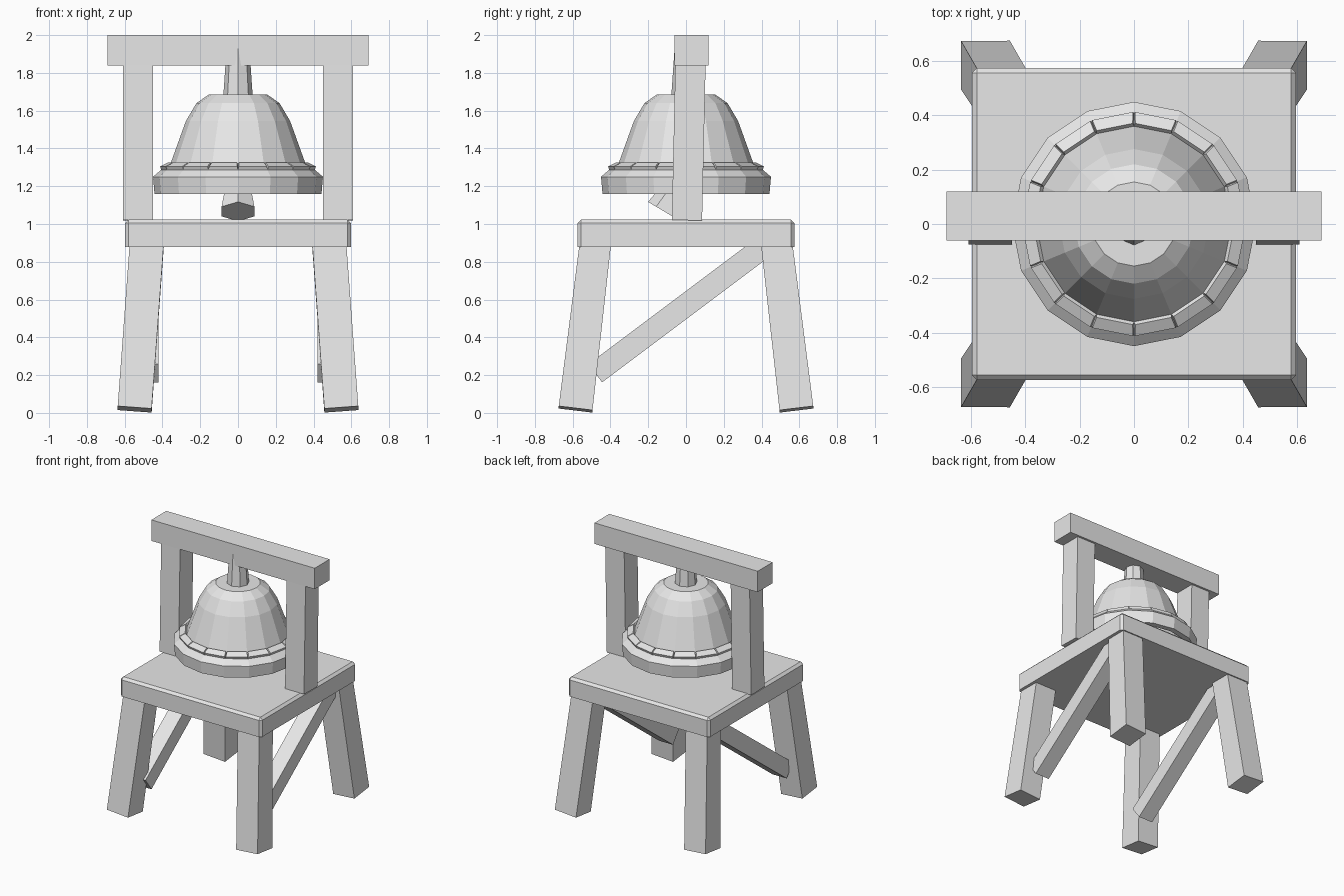
import bpy, bmesh, math
from mathutils import Vector, Matrix

if "Cube" in bpy.data.objects:
    bpy.data.objects.remove(bpy.data.objects["Cube"])

grey = bpy.data.materials.new("plain_grey")
grey.use_nodes = True
grey.diffuse_color = (0.8, 0.8, 0.8, 1)
grey.node_tree.nodes["Principled BSDF"].inputs["Base Color"].default_value = (0.8, 0.8, 0.8, 1)


def finish(name, bm):
    bmesh.ops.recalc_face_normals(bm, faces=bm.faces)
    mesh = bpy.data.meshes.new(name)
    bm.to_mesh(mesh)
    bm.free()
    mesh.materials.append(grey)
    obj = bpy.data.objects.new(name, mesh)
    bpy.context.collection.objects.link(obj)
    return obj


def frame(start, end):
    """Matrix whose z runs from start to end and whose x stays near world x."""
    z = (end - start).normalized()
    y = z.cross(Vector((1, 0, 0))).normalized()
    x = y.cross(z)
    m = Matrix((x, y, z)).transposed().to_4x4()
    m.translation = start
    return m


def bar(name, start, end, width, depth, end_depth=None):
    """Square-ended timber between two points, optionally tapered in depth."""
    start, end = Vector(start), Vector(end)
    length = (end - start).length
    bm = bmesh.new()
    bmesh.ops.create_cube(bm, size=1)
    for v in bm.verts:
        d = end_depth if end_depth and v.co.z > 0 else depth
        v.co = Vector((v.co.x * width, v.co.y * d, (v.co.z + 0.5) * length))
    bm.transform(frame(start, end))
    return finish(name, bm)


def cone(name, start, end, r1, r2, sides, turn=0):
    """Faceted tapered rod between two points."""
    start, end = Vector(start), Vector(end)
    length = (end - start).length
    bm = bmesh.new()
    bmesh.ops.create_cone(bm, cap_ends=True, segments=sides, radius1=r1,
                          radius2=r2, depth=length,
                          matrix=Matrix.Translation((0, 0, length / 2)) @ Matrix.Rotation(turn, 4, "Z"))
    bm.transform(frame(start, end))
    return finish(name, bm)


# Table slab with chamfered top and corners
bm = bmesh.new()
bmesh.ops.create_cube(bm, size=1)
bm.transform(Matrix.Translation((0, 0, 0.95)) @ Matrix.Diagonal((1.194, 1.15, 0.145, 1)))
edges = [e for e in bm.edges if max(v.co.z for v in e.verts) > 0.95]
bmesh.ops.bevel(bm, geom=edges, offset=0.018, segments=1, affect="EDGES")
finish("table_top", bm)

# Splayed legs, side braces and posts
for sx, side in ((1, "left"), (-1, "right")):
    for sy, end in ((-1, "front"), (1, "back")):
        bar(f"{end}_{side}_leg", (sx * 0.547, sy * 0.585, 0.019),
            (sx * 0.48, sy * 0.476, 0.93), 0.18, 0.18, 0.165)
    bar(f"{side}_brace", (sx * 0.48, -0.48, 0.21), (sx * 0.48, 0.42, 0.885), 0.12, 0.12)
    bar(f"{side}_post", (sx * 0.53, 0.005, 1.02), (sx * 0.53, 0.025, 1.9), 0.16, 0.16)

# Cross beam
bar("cross_beam", (0, 0.03, 1.84), (0, 0.03, 2.0), 1.38, 0.18)

# Hanger between beam and bell
cone("bell_hanger", (0, 0, 1.66), (0, 0, 1.98), 0.079, 0.057, 8)

# Bell: faceted revolved shell with an inner wall
SIDES = 16
profile = [(0, 1.66), (0.13, 1.65), (0.19, 1.61), (0.24, 1.53), (0.32, 1.3),
           (0.4, 1.16), (0.442, 1.16), (0.45, 1.25), (0.407, 1.287), (0.36, 1.312),
           (0.276, 1.545), (0.22, 1.64), (0.155, 1.685), (0, 1.685)]
bm = bmesh.new()
points = [bm.verts.new((r, 0, z)) for r, z in profile]
path = [bm.edges.new(pair) for pair in zip(points, points[1:])]
bmesh.ops.spin(bm, geom=points + path, cent=(0, 0, 0), axis=(0, 0, 1),
               angle=math.tau, steps=SIDES)
bmesh.ops.remove_doubles(bm, verts=bm.verts, dist=0.0005)
bmesh.ops.recalc_face_normals(bm, faces=bm.faces)

# Raised band of separate plates above the rim
band = [f for f in bm.faces
        if 1.29 < f.calc_center_median().z < 1.31 and f.normal.z > 0.5]
bmesh.ops.inset_individual(bm, faces=band, thickness=0.004, depth=0.018)
finish("bell", bm)

# Clapper swung toward the front
cone("bell_clapper", (0, -0.115, 1.066), (0, 0.09, 1.41), 0.1, 0.03, 6)
